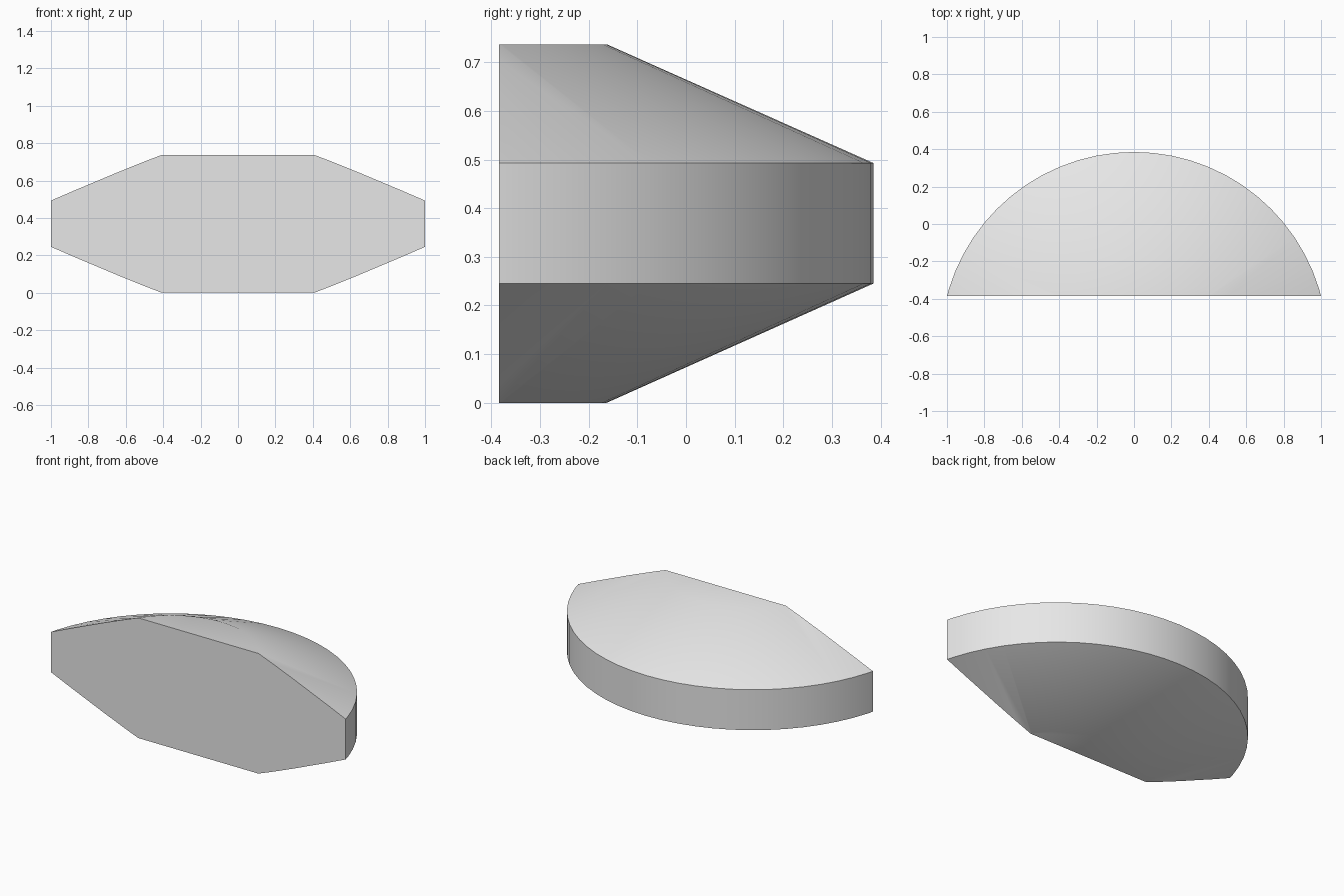
import bpy, bmesh, math
from mathutils import Vector

cube = bpy.data.objects.get("Cube")
if cube:
    bpy.data.objects.remove(cube, do_unlink=True)

# Main dimensions
AXIS_Y = -0.65          # centre of the turned body
FRONT_Y = -0.384        # flat front cut
RIM_R, CAP_R = 1.035, 0.487
SEGMENTS = 64
PROFILE = [(CAP_R, 0), (RIM_R, 0.245), (RIM_R, 0.493), (CAP_R, 0.737)]

# Grey material
grey = bpy.data.materials.new("light_grey")
grey.use_nodes = True
colour = (0.8, 0.8, 0.8, 1)
grey.diffuse_color = colour
for node in grey.node_tree.nodes:
    if node.type == "BSDF_PRINCIPLED":
        node.inputs["Base Color"].default_value = colour

# Turn the bevelled profile about the vertical axis
bm = bmesh.new()
centre = Vector((0, AXIS_Y, 0))
verts = [bm.verts.new(centre + Vector((0, r, z))) for r, z in PROFILE]
edges = [bm.edges.new(pair) for pair in zip(verts, verts[1:])]
bmesh.ops.spin(bm, geom=verts + edges, cent=centre, axis=(0, 0, 1),
               angle=math.tau, steps=SEGMENTS)
bmesh.ops.remove_doubles(bm, verts=bm.verts[:], dist=0.0001)

# Close the flat top and bottom
bmesh.ops.holes_fill(bm, edges=[e for e in bm.edges if e.is_boundary], sides=0)

# Slice off the front and close the flat face
bmesh.ops.bisect_plane(bm, geom=bm.verts[:] + bm.edges[:] + bm.faces[:],
                       plane_co=(0, FRONT_Y, 0), plane_no=(0, -1, 0),
                       clear_outer=True)
bmesh.ops.holes_fill(bm, edges=[e for e in bm.edges if e.is_boundary], sides=0)
bmesh.ops.recalc_face_normals(bm, faces=bm.faces[:])

mesh = bpy.data.meshes.new("bevelled_half_disc")
bm.to_mesh(mesh)
bm.free()
mesh.materials.append(grey)
body = bpy.data.objects.new("bevelled_half_disc", mesh)
bpy.context.collection.objects.link(body)

# Smooth the curved sides, keep the rim and front edges sharp
bpy.ops.object.select_all(action="DESELECT")
body.select_set(True)
bpy.context.view_layer.objects.active = body
bpy.ops.object.shade_smooth_by_angle(angle=math.radians(30))
